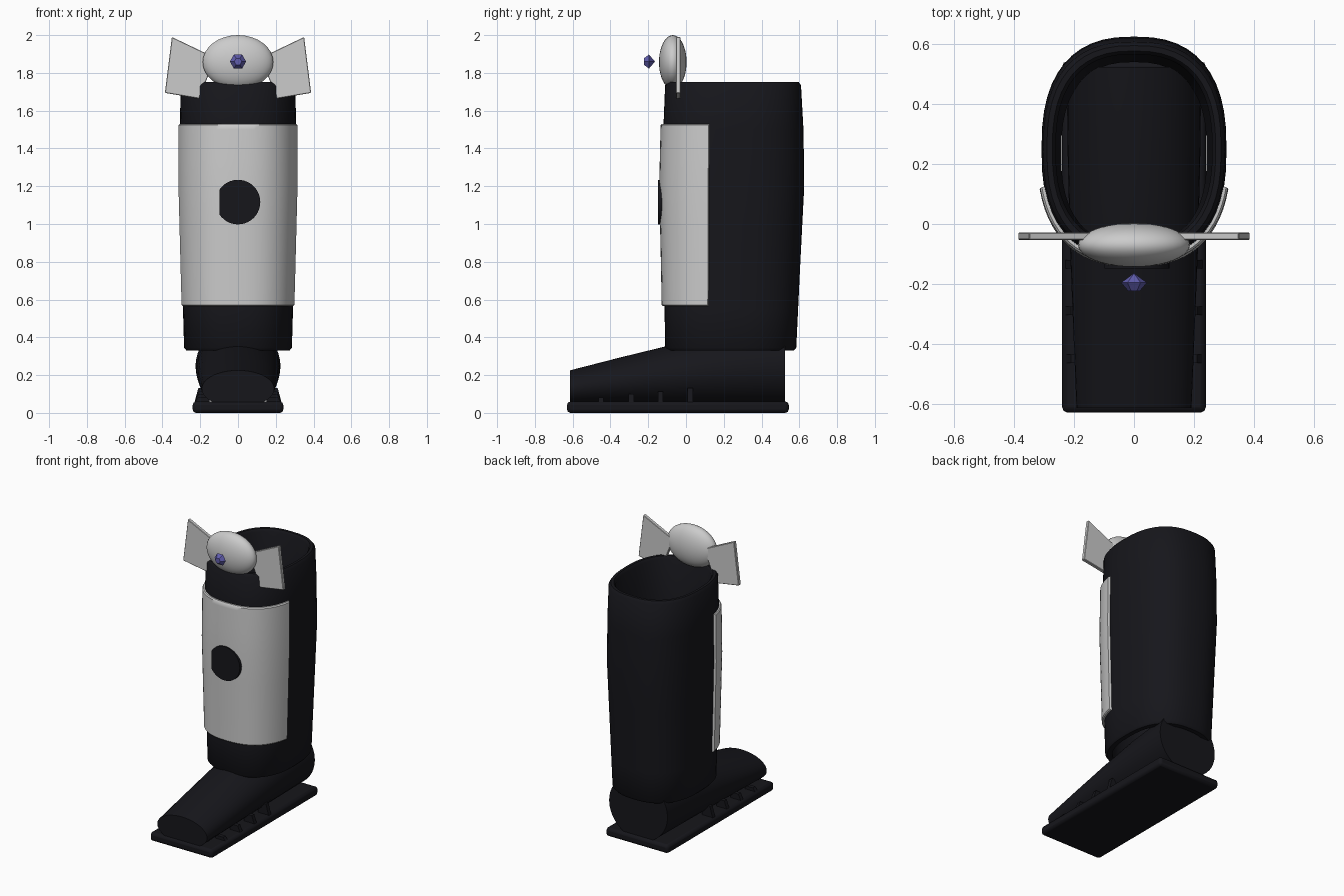
import bpy, bmesh
from math import sin, cos, pi, radians, copysign
from mathutils import Matrix

if "Cube" in bpy.data.objects:
    bpy.data.objects.remove(bpy.data.objects["Cube"])


def material(name, rgb):
    m = bpy.data.materials.new(name)
    m.diffuse_color = (*rgb, 1)
    m.use_nodes = True
    m.node_tree.nodes["Principled BSDF"].inputs["Base Color"].default_value = m.diffuse_color
    return m


BLACK = material("black_leather", (0.008, 0.008, 0.011))
VIOLET = material("violet_gem", (0.12, 0.11, 0.42))


def finish(name, bm, mat=None, smooth=None, bevel=0, segments=2):
    bmesh.ops.recalc_face_normals(bm, faces=bm.faces)
    me = bpy.data.meshes.new(name)
    bm.to_mesh(me)
    bm.free()
    ob = bpy.data.objects.new(name, me)
    bpy.context.collection.objects.link(ob)
    if mat:
        me.materials.append(mat)
    if bevel:
        mod = ob.modifiers.new("bevel", "BEVEL")
        mod.width, mod.segments = bevel, segments
    if smooth:
        bpy.ops.object.select_all(action="DESELECT")
        ob.select_set(True)
        bpy.context.view_layer.objects.active = ob
        bpy.ops.object.shade_smooth_by_angle(angle=radians(smooth))
    return ob


def loft(rings, bm=None, caps=True, loop=False):
    """Bridge equal-length closed rings of points."""
    bm = bm or bmesh.new()
    vs = [[bm.verts.new(p) for p in r] for r in rings]
    n = len(vs[0])
    pairs = list(zip(vs, vs[1:])) + ([(vs[-1], vs[0])] if loop else [])
    for a, b in pairs:
        for i in range(n):
            j = (i + 1) % n
            bm.faces.new((a[i], a[j], b[j], b[i]))
    if caps and not loop:
        bm.faces.new(vs[0][::-1])
        bm.faces.new(vs[-1])
    return bm


def power(v, e):
    return copysign(abs(v) ** e, v)


# Leg cross-sections: height, half width, front y, back y
KEYS = [(0.33, 0.285, -0.11, 0.583), (0.75, 0.297, -0.117, 0.603), (1.2, 0.309, -0.127, 0.626),
        (1.5, 0.308, -0.12, 0.622), (1.752, 0.303, -0.11, 0.608)]


def leg_point(z, t, off=0.0):
    for k0, k1 in zip(KEYS, KEYS[1:]):
        if z <= k1[0]:
            break
    f = (z - k0[0]) / (k1[0] - k0[0])
    a, y0, y1 = (k0[i] + (k1[i] - k0[i]) * f for i in (1, 2, 3))
    return ((a + off) * power(cos(t), 0.8),
            (y0 + y1) / 2 + ((y1 - y0) / 2 + off) * power(sin(t), 0.8), z)


# Hollow shaft with rounded rims
N = 48
levels = [(0.33, -0.012), (0.345, 0), (0.55, 0), (0.75, 0), (0.98, 0), (1.2, 0), (1.35, 0), (1.5, 0),
          (1.735, 0), (1.752, -0.012), (1.752, -0.03), (1.735, -0.042), (1.2, -0.042), (0.75, -0.042),
          (0.33, -0.042)]
finish("boot_shaft", loft([[leg_point(z, 2 * pi * i / N, o) for i in range(N)] for z, o in levels],
                          loop=True), BLACK, 40)

# Curved shin plate wrapping the front half
arc = [radians(-165 + 150 * i / 28) for i in range(29)]
rows = [(0.565, 0.009), (0.572, 0.015), (0.75, 0.015), (0.98, 0.015), (1.2, 0.015), (1.35, 0.015),
        (1.5, 0.015), (1.523, 0.015), (1.53, 0.009)]
finish("shin_plate", loft([[leg_point(z, t, o) for t in arc] + [leg_point(z, t, -0.006) for t in arc[::-1]]
                           for z, o in rows]), None, 40)

# Foot: rounded sections growing from toe to heel (y, half width, bottom, top)
secs = [(-0.615, 0.192, 0.03, 0.225), (-0.35, 0.203, 0.03, 0.293), (-0.1, 0.213, 0.03, 0.354),
        (0.2, 0.221, 0.03, 0.42), (0.525, 0.225, 0.03, 0.465)]
finish("foot", loft([[(a * cos(2 * pi * i / 40), y, (lo + hi) / 2 + (hi - lo) / 2 * sin(2 * pi * i / 40))
                      for i in range(40)] for y, a, lo, hi in secs]), BLACK, 40)

# Sole slab
bm = bmesh.new()
bmesh.ops.create_cube(bm, size=1, matrix=Matrix.Translation((0, -0.043, 0.03))
                      @ Matrix.Diagonal((0.48, 1.174, 0.06, 1)))
finish("sole", bm, BLACK, 40, bevel=0.018)

# Small ribs joining the foot to the sole
bm = bmesh.new()
for s in (-1, 1):
    for y, h in ((-0.45, 0.082), (-0.29, 0.1), (-0.135, 0.112), (0.022, 0.132)):
        loft([[(s * x, y + d, z) for x, d in ((0.15, -0.014), (xo, -0.014), (xo, 0.014), (0.15, 0.014))]
              for z, xo in ((0.05, 0.232), (h, 0.21))], bm)
finish("sole_ribs", bm, BLACK)

# Knee guard
bm = bmesh.new()
bmesh.ops.create_uvsphere(bm, u_segments=32, v_segments=20, radius=1,
                          matrix=Matrix.Translation((0, -0.07, 1.857))
                          @ Matrix.Diagonal((0.187, 0.073, 0.143, 1)) @ Matrix.Rotation(pi / 2, 4, "X"))
finish("knee_guard", bm, None, 60)

# Side wings of the knee guard
outline = [(0.12, 1.88), (0.35, 1.99), (0.387, 1.694), (0.206, 1.664)]
for s, side in ((-1, "left"), (1, "right")):
    finish(side + "_knee_wing", loft([[(s * x, y, z) for x, z in outline] for y in (-0.053, -0.028)]),
           bevel=0.003, segments=1)

# Crescent emblem on the shin plate
CZ = 1.116
cres = [(0.118 * cos(a), CZ + 0.118 * sin(a)) for a in (radians(-147 + 294 * i / 32) for i in range(33))]
cres += [(-0.048 + 0.083 * cos(a), CZ + 0.083 * sin(a))
         for a in (radians(127 - 254 * i / 24) for i in range(25))]
finish("crescent_emblem", loft([[(x, y, z) for x, z in cres] for y in (-0.149, -0.118)]), BLACK, 40)

# Thin ring inside the crescent
finish("emblem_ring", loft([[(-0.021 + (0.05 + 0.004 * cos(b)) * cos(a), -0.142 + 0.004 * sin(b),
                              CZ + (0.05 + 0.004 * cos(b)) * sin(a))
                             for b in (2 * pi * j / 8 for j in range(8))]
                            for a in (2 * pi * i / 32 for i in range(32))], loop=True), VIOLET, 60)

# Faceted gem in front of the knee guard
finish("knee_gem", loft([[(r * cos(pi * i / 3), y, 1.86 + r * sin(pi * i / 3)) for i in range(6)]
                         for y, r in ((-0.223, 0.02), (-0.196, 0.043), (-0.165, 0.001))]), VIOLET)
